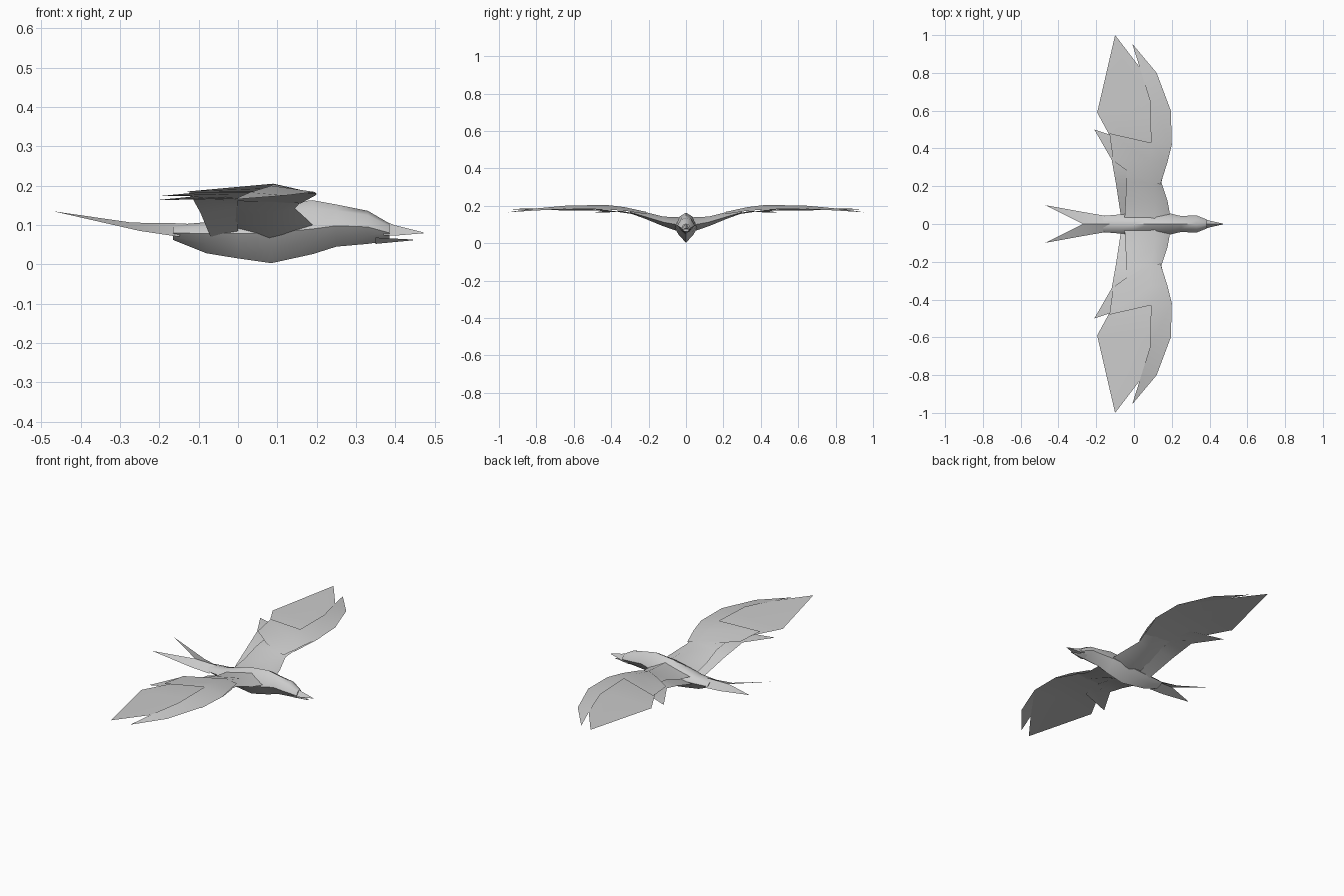
import bpy, bmesh, math

grey = bpy.data.materials.new("light_grey")
grey.diffuse_color = (0.6, 0.6, 0.6, 1)


def make(name, verts, faces, mirrored=False, angle=50):
    """Build a smooth-shaded part, optionally mirrored across y = 0."""
    me = bpy.data.meshes.new(name)
    me.from_pydata(verts, [], faces)
    bm = bmesh.new()
    bm.from_mesh(me)
    bmesh.ops.recalc_face_normals(bm, faces=bm.faces)
    # open sheets face upward
    if any(e.is_boundary for e in bm.edges) and sum(f.normal.z for f in bm.faces) < 0:
        bmesh.ops.reverse_faces(bm, faces=bm.faces)
    bm.to_mesh(me)
    bm.free()
    me.materials.append(grey)
    ob = bpy.data.objects.new(name, me)
    bpy.context.collection.objects.link(ob)
    bpy.ops.object.select_all(action='DESELECT')
    ob.select_set(True)
    bpy.context.view_layer.objects.active = ob
    bpy.ops.object.shade_smooth_by_angle(angle=math.radians(angle))
    if mirrored:
        m = ob.modifiers.new("mirror", 'MIRROR')
        m.use_axis = (False, True, False)
        m.use_clip = False
        m.use_mirror_merge = False
    return ob


def loft(name, rings, mirrored=False):
    """Skin closed rings of equal length and cap both ends."""
    n = len(rings[0])
    verts = [p for r in rings for p in r]
    faces = [(i * n + j, i * n + (j + 1) % n, (i + 1) * n + (j + 1) % n, (i + 1) * n + j)
             for i in range(len(rings) - 1) for j in range(n)]
    faces += [tuple(range(n)), tuple(range(len(verts) - n, len(verts)))]
    return make(name, verts, faces, mirrored)


def body_ring(x, low, high, half, mid):
    """Cross-section with a rounded back and a keeled belly."""
    up, dn = high - mid, low - mid
    shape = [(0, high), (0.62, mid + 0.72 * up), (1, mid), (0.62, mid + 0.5 * dn),
             (0, low), (-0.62, mid + 0.5 * dn), (-1, mid), (-0.62, mid + 0.72 * up)]
    return [(x, half * y, z) for y, z in shape]


# Body and head: x, bottom, top, half width, height of widest line
loft("body", [body_ring(*s) for s in (
    (-0.165, 0.062, 0.100, 0.043, 0.080),
    (-0.08, 0.028, 0.107, 0.050, 0.078),
    (0.00, 0.015, 0.130, 0.055, 0.078),
    (0.085, 0.003, 0.152, 0.060, 0.080),
    (0.19, 0.026, 0.163, 0.056, 0.090),
    (0.25, 0.045, 0.152, 0.042, 0.098),
    (0.33, 0.052, 0.136, 0.046, 0.095),
    (0.385, 0.060, 0.104, 0.024, 0.080))])

# Beak: two tapered halves with a narrow gap
loft("upper_beak", [
    [(0.37, -0.028, 0.074), (0.37, 0, 0.110), (0.37, 0.028, 0.074)],
    [(0.40, -0.018, 0.073), (0.40, 0, 0.099), (0.40, 0.018, 0.073)],
    [(0.472, -0.002, 0.079), (0.472, 0, 0.081), (0.472, 0.002, 0.079)]])
loft("lower_beak", [
    [(0.35, -0.028, 0.068), (0.35, 0, 0.052), (0.35, 0.028, 0.068)],
    [(0.445, -0.002, 0.063), (0.445, 0, 0.061), (0.445, 0.002, 0.063)]])

# Forked tail: one feather sheet per side
make("tail_feathers", [
    (-0.13, 0, 0.104), (-0.27, 0, 0.106), (-0.47, 0.10, 0.135),
    (-0.25, 0.060, 0.085), (-0.15, 0.043, 0.070)],
    [(0, 1, 3, 4), (1, 2, 3)], True)


def arm_ring(y, lead, top, trail, low):
    return [(x, y, z) for x, z in (lead, top, trail, low)]


# Thick inner wing from shoulder to wrist
loft("wing_arm", [
    arm_ring(0.025, (0.195, 0.095), (0.11, 0.138), (-0.05, 0.100), (0.08, 0.058)),
    arm_ring(0.12, (0.178, 0.112), (0.11, 0.142), (-0.045, 0.118), (0.08, 0.090)),
    arm_ring(0.22, (0.145, 0.142), (0.09, 0.167), (-0.04, 0.155), (0.08, 0.131)),
    arm_ring(0.30, (0.165, 0.165), (0.09, 0.182), (-0.04, 0.166), (0.08, 0.160))], True)

# Upper covert layer with the long leading feather
make("wing_coverts", [
    (0.14, 0.21, 0.155), (0.08, 0.215, 0.168), (0.00, 0.255, 0.168),
    (0.175, 0.32, 0.172), (0.09, 0.33, 0.193), (-0.11, 0.335, 0.178),
    (0.20, 0.42, 0.180), (0.09, 0.43, 0.205), (-0.13, 0.48, 0.185),
    (0.195, 0.60, 0.184), (0.085, 0.65, 0.200),
    (0.12, 0.80, 0.175), (0.03, 0.83, 0.183), (-0.01, 0.955, 0.165)],
    [(0, 1, 4, 3), (1, 2, 5, 4), (3, 4, 7, 6), (4, 5, 8, 7),
     (6, 7, 10, 9), (9, 10, 12, 11), (11, 12, 13)], True)

# Outer flight feathers below the coverts
make("wing_primaries", [
    (0.16, 0.28, 0.155), (-0.03, 0.30, 0.162),
    (0.20, 0.42, 0.177), (0.00, 0.44, 0.178), (-0.13, 0.47, 0.174),
    (0.195, 0.60, 0.181), (0.04, 0.58, 0.187), (-0.195, 0.59, 0.174),
    (0.03, 0.83, 0.183), (-0.10, 1.0, 0.183)],
    [(0, 1, 3, 2), (1, 4, 3), (2, 3, 6, 5), (3, 4, 7, 6),
     (5, 6, 8), (6, 7, 9, 8)], True)

# Inner flight feathers behind the arm
make("wing_secondaries", [
    (0.00, 0.04, 0.080), (-0.07, 0.045, 0.070),
    (0.00, 0.21, 0.145), (-0.095, 0.21, 0.130),
    (0.00, 0.34, 0.167), (-0.118, 0.34, 0.172),
    (-0.03, 0.44, 0.172), (-0.21, 0.50, 0.163)],
    [(0, 1, 3, 2), (2, 3, 5, 4), (4, 5, 7, 6)], True)
